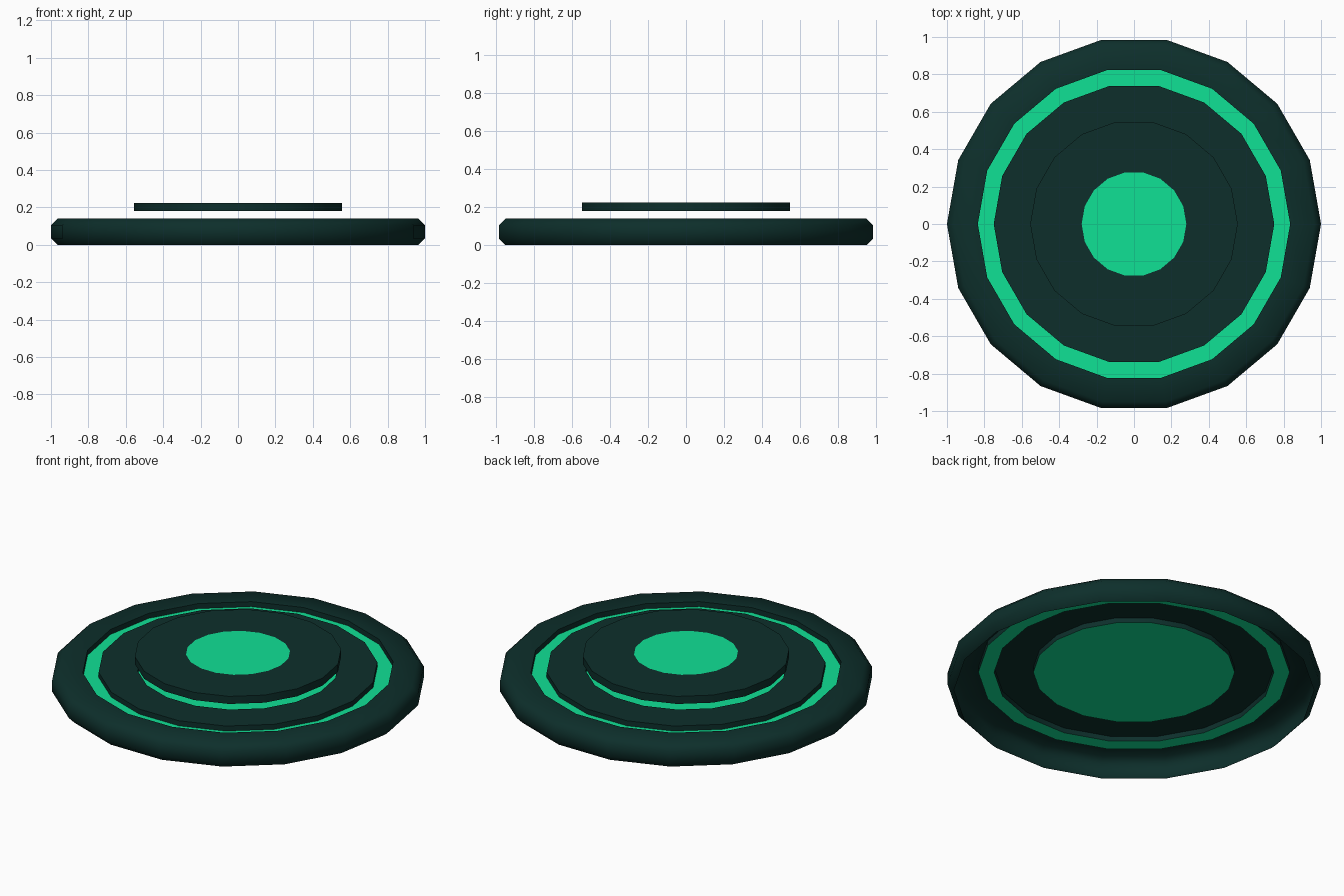
import bpy, math

if "Cube" in bpy.data.objects:
    bpy.data.objects.remove(bpy.data.objects["Cube"])

SIDES = 18


def material(name, color):
    m = bpy.data.materials.new(name)
    m.diffuse_color = color
    m.use_nodes = True
    m.node_tree.nodes["Principled BSDF"].inputs["Base Color"].default_value = m.diffuse_color
    return m


dark = material("dark_teal", (0.004, 0.028, 0.024, 1))
glow = material("glow_green", (0.005, 0.75, 0.30, 1))


def lathe(name, profile, glowing, cap_start=False):
    """Revolve (radius, z) points from the bottom up; the last ring is capped.
    'glowing' holds the indices of green bands (the last cap is len - 1)."""
    verts, faces, mats = [], [], []
    for r, z in profile:
        for i in range(SIDES):
            a = 2 * math.pi * i / SIDES
            verts.append((r * math.cos(a), r * math.sin(a), z))
    for k in range(len(profile) - 1):
        for i in range(SIDES):
            j = (i + 1) % SIDES
            faces.append((k * SIDES + i, k * SIDES + j,
                          (k + 1) * SIDES + j, (k + 1) * SIDES + i))
            mats.append(int(k in glowing))
    last = len(profile) - 1
    faces.append(tuple(last * SIDES + i for i in range(SIDES)))
    mats.append(int(last in glowing))
    if cap_start:
        faces.append(tuple(reversed(range(SIDES))))
        mats.append(0)

    mesh = bpy.data.meshes.new(name)
    mesh.from_pydata(verts, [], faces)
    mesh.materials.append(dark)
    mesh.materials.append(glow)
    mesh.polygons.foreach_set("material_index", mats)
    ob = bpy.data.objects.new(name, mesh)
    bpy.context.collection.objects.link(ob)
    bpy.ops.object.select_all(action='DESELECT')
    ob.select_set(True)
    bpy.context.view_layer.objects.active = ob
    bpy.ops.object.shade_smooth_by_angle(angle=math.radians(50))
    return ob


# Base: open-bottomed shell with chamfered rim, green groove and green centre pit
lathe("base_pad", [
    (0.965, 0.0), (1.0, 0.035), (1.0, 0.105), (0.965, 0.14),   # rim
    (0.835, 0.14), (0.835, 0.11), (0.75, 0.11), (0.75, 0.14),  # groove
    (0.54, 0.14), (0.54, 0.11),                                # pit
], glowing={5, 9})

# Floating plate with a green centre
lathe("floating_plate", [
    (0.555, 0.18), (0.555, 0.225), (0.28, 0.225),
], glowing={2}, cap_start=True)
